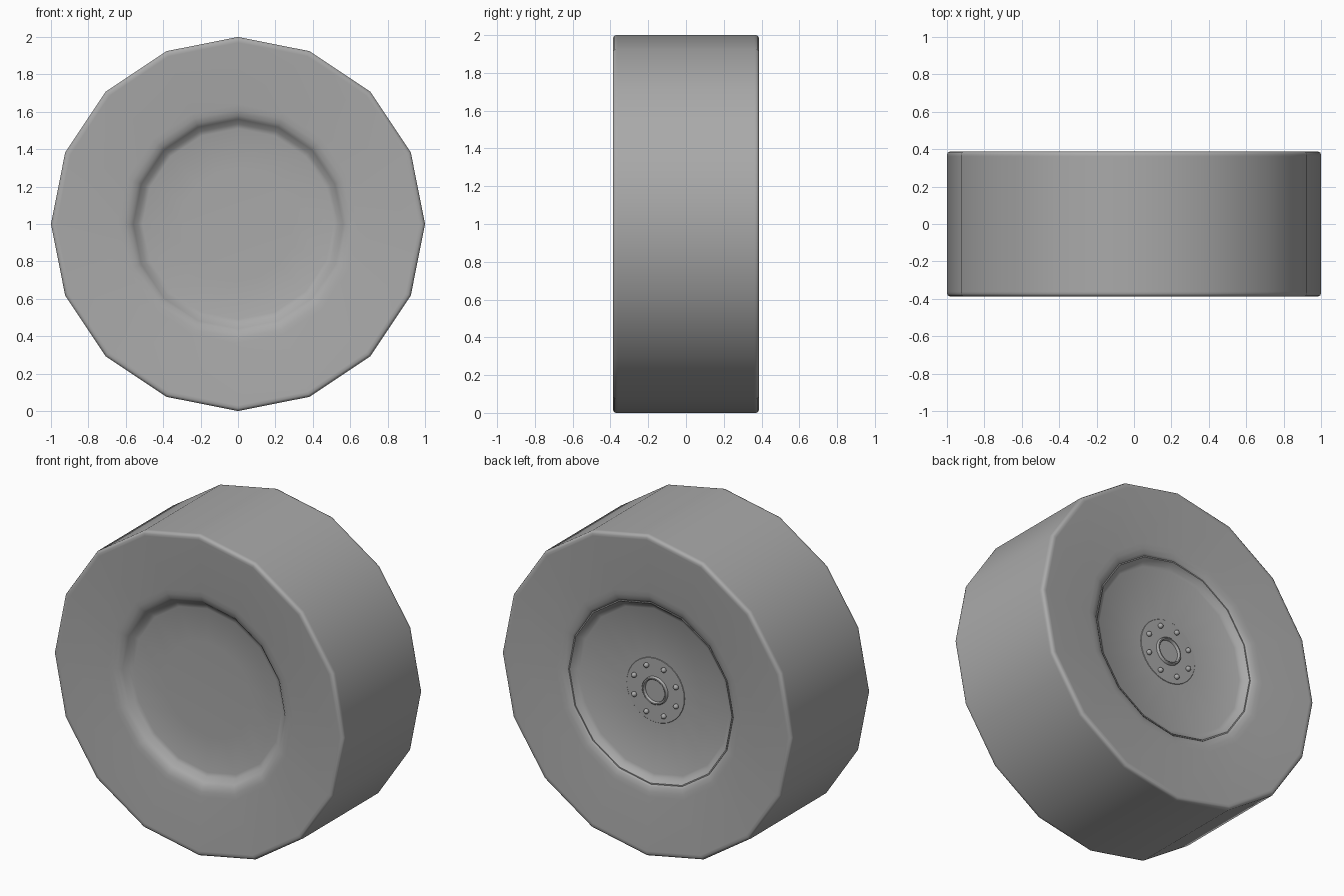
import bpy, bmesh, math
from mathutils import Matrix, Vector

if "Cube" in bpy.data.objects:
    bpy.data.objects.remove(bpy.data.objects["Cube"], do_unlink=True)

GREY = (0.4, 0.4, 0.4, 1)
grey = bpy.data.materials.new("plain_grey")
grey.use_nodes = True
grey.diffuse_color = GREY
grey.node_tree.nodes["Principled BSDF"].inputs["Base Color"].default_value = GREY

CENTRE = Vector((0, 0, 1))


def finish(name, bm, angle):
    bmesh.ops.remove_doubles(bm, verts=bm.verts, dist=1e-5)
    bmesh.ops.recalc_face_normals(bm, faces=bm.faces)
    mesh = bpy.data.meshes.new(name)
    bm.to_mesh(mesh)
    bm.free()
    mesh.materials.append(grey)
    obj = bpy.data.objects.new(name, mesh)
    bpy.context.collection.objects.link(obj)
    bpy.ops.object.select_all(action='DESELECT')
    obj.select_set(True)
    bpy.context.view_layer.objects.active = obj
    bpy.ops.object.shade_smooth_by_angle(angle=math.radians(angle))


def lathe(name, profile, sides, angle=40, closed=False):
    """Spin (radius, y) points about the wheel axle."""
    bm = bmesh.new()
    verts = [bm.verts.new(CENTRE + Vector((r, y, 0))) for r, y in profile]
    pairs = list(zip(verts, verts[1:]))
    if closed:
        pairs.append((verts[-1], verts[0]))
    edges = [bm.edges.new(p) for p in pairs]
    bmesh.ops.spin(bm, geom=verts + edges, cent=CENTRE, axis=(0, 1, 0),
                   angle=math.tau, steps=sides, use_merge=True)
    finish(name, bm, angle)


# Tyre: soft bevelled tread, sidewalls sloping gently in, shallow dish closing the front
W = 0.387
side = [(0.61, W - 0.025), (0.64, W - 0.021), (0.97, W - 0.001), (0.985, W),
        (0.996, W - 0.006), (1, W - 0.016), (1, W - 0.026)]
front = [(r, -y) for r, y in side]
lathe("tyre", [
    (0, -W + 0.095), (0.3, -W + 0.09), (0.51, -W + 0.085), (0.535, -W + 0.078),
    (0.56, -W + 0.05), (0.58, -W + 0.033)] + front + side[::-1] + [
    (0.58, W - 0.033), (0.565, W - 0.045), (0.56, W - 0.12), (0, W - 0.12)], 16, 60)

# Rim: thin lip and shallow dish at the back
lathe("rim", [
    (0, W - 0.115), (0.567, W - 0.115), (0.567, W - 0.04), (0.56, W - 0.04),
    (0.553, W - 0.05), (0.535, W - 0.068), (0.515, W - 0.076), (0.2, W - 0.09),
    (0, W - 0.092)], 16, 50)

# Hub plate and raised axle ring
hub_y = W - 0.087
lathe("hub_plate", [(0, hub_y - 0.02), (0.2, hub_y - 0.02), (0.2, hub_y - 0.002),
                    (0.198, hub_y), (0, hub_y)], 32)
lathe("axle_ring", [(0.068, hub_y - 0.01), (0.07, hub_y + 0.012), (0.074, hub_y + 0.016),
                    (0.081, hub_y + 0.016), (0.085, hub_y + 0.012), (0.087, hub_y - 0.01)],
      32, closed=True)

# Wheel nuts around the hub
bm = bmesh.new()
for i in range(8):
    a = math.tau * (i + 0.5) / 8
    pos = CENTRE + Vector((0.156 * math.cos(a), hub_y + 0.005, 0.156 * math.sin(a)))
    bmesh.ops.create_uvsphere(bm, u_segments=12, v_segments=8, radius=0.016,
                              matrix=Matrix.Translation(pos) @ Matrix.Rotation(math.pi / 2, 4, 'X'))
finish("wheel_nuts", bm, 60)
